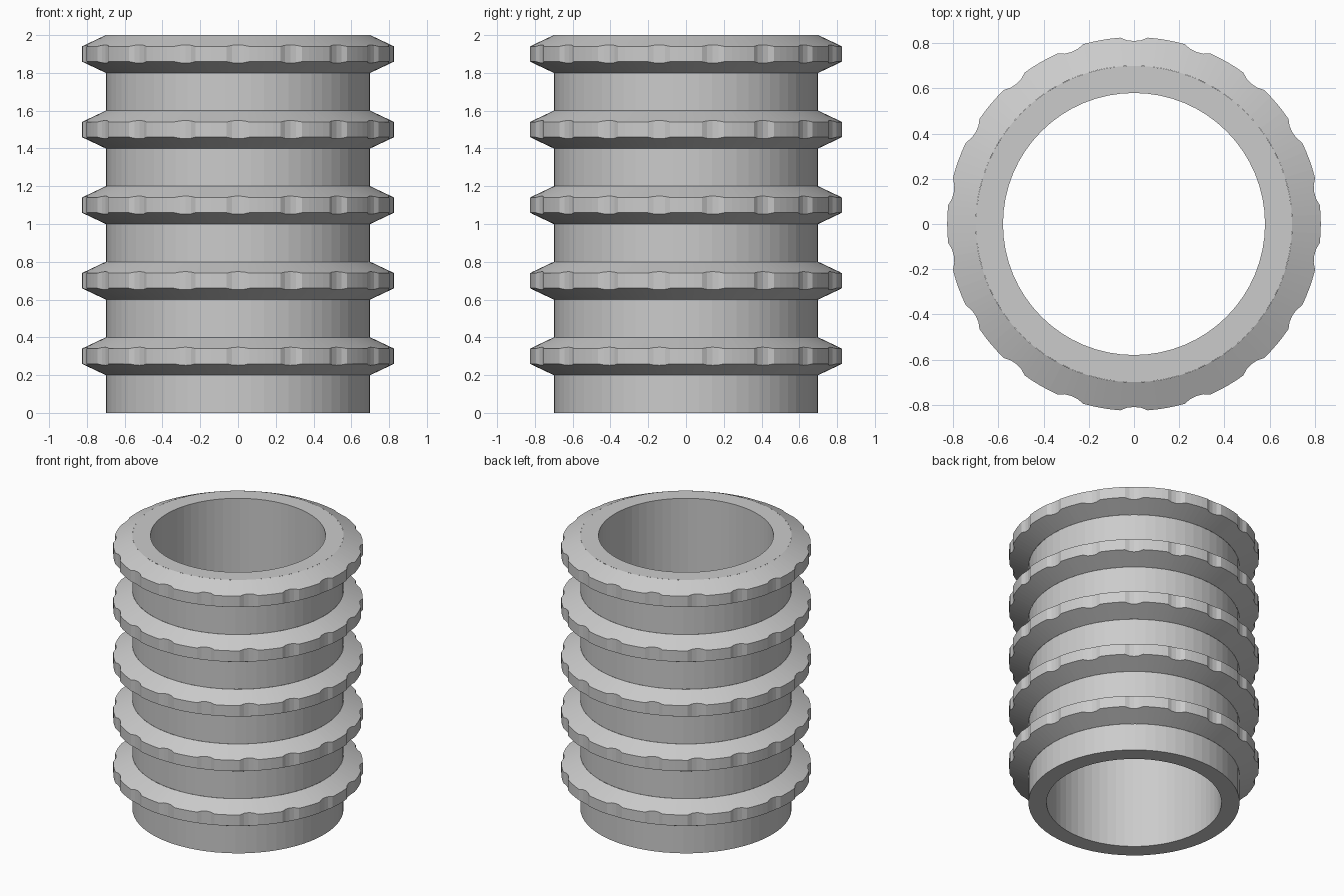
import bpy, bmesh, math

if "Cube" in bpy.data.objects:
    bpy.data.objects.remove(bpy.data.objects["Cube"])

R_IN, R_OUT, R_RIM = 0.58, 0.70, 0.827
RING_STARTS = [0.2, 0.6, 1.0, 1.4, 1.8]

grey = bpy.data.materials.new("plain grey")
grey.diffuse_color = (0.6, 0.6, 0.6, 1)
grey.use_nodes = True
grey.node_tree.nodes["Principled BSDF"].inputs["Base Color"].default_value = grey.diffuse_color


def loft(bm, rows, skip=()):
    """Join successive closed loops of points with quads."""
    loops = [[bm.verts.new(p) for p in row] for row in rows]
    n = len(rows[0])
    for k in range(len(loops) - 1):
        if k in skip:
            continue
        a, b = loops[k], loops[k + 1]
        for i in range(n):
            j = (i + 1) % n
            bm.faces.new((a[i], a[j], b[j], b[i]))


def finish(bm, name):
    loose = [v for v in bm.verts if not v.link_faces]
    bmesh.ops.delete(bm, geom=loose, context='VERTS')
    bmesh.ops.remove_doubles(bm, verts=bm.verts, dist=1e-5)
    me = bpy.data.meshes.new(name)
    bm.to_mesh(me)
    bm.free()
    me.materials.append(grey)
    ob = bpy.data.objects.new(name, me)
    bpy.context.collection.objects.link(ob)


# Tube: outer wall (open where the rings cover it), top rim, bore, bottom rim
def circle(r, z, n=64):
    return [(r * math.cos(2 * math.pi * i / n), r * math.sin(2 * math.pi * i / n), z)
            for i in range(n)]


profile = [(R_OUT, 0)]
for z in RING_STARTS:
    profile += [(R_OUT, z), (R_OUT, z + 0.2)]
covered = [1 + 2 * i for i in range(len(RING_STARTS))]
profile += [(R_IN, 2.0), (R_IN, 0), (R_OUT, 0)]
bm = bmesh.new()
loft(bm, [circle(r, z) for r, z in profile], covered)
finish(bm, "tube")

# Notched rim outline: 18 shallow scallops, one facing the front
SCALLOP = [(-4.2, R_RIM), (-2.2, 0.814), (0, 0.810), (2.2, 0.814),
           (4.2, R_RIM), (7.1, R_RIM), (10, R_RIM), (12.9, R_RIM)]
outline = [(math.radians(-90 + 20 * k + a), r) for k in range(18) for a, r in SCALLOP]


def ring_rows(z0):
    rows = []
    for side, rim in ((-1, False), (-1, True), (1, True), (1, False)):
        row = []
        for a, r in outline:
            rr = r if rim else R_OUT
            # the scallops follow the slope of the chamfer cones
            half = 0.1 - 0.06 * (rr - R_OUT) / (R_RIM - R_OUT)
            row.append((rr * math.cos(a), rr * math.sin(a), z0 + 0.1 + side * half))
        rows.append(row)
    return rows


# Notched grip rings
for i, z in enumerate(RING_STARTS):
    bm = bmesh.new()
    loft(bm, ring_rows(z))
    finish(bm, f"grip_ring_{i + 1}")
